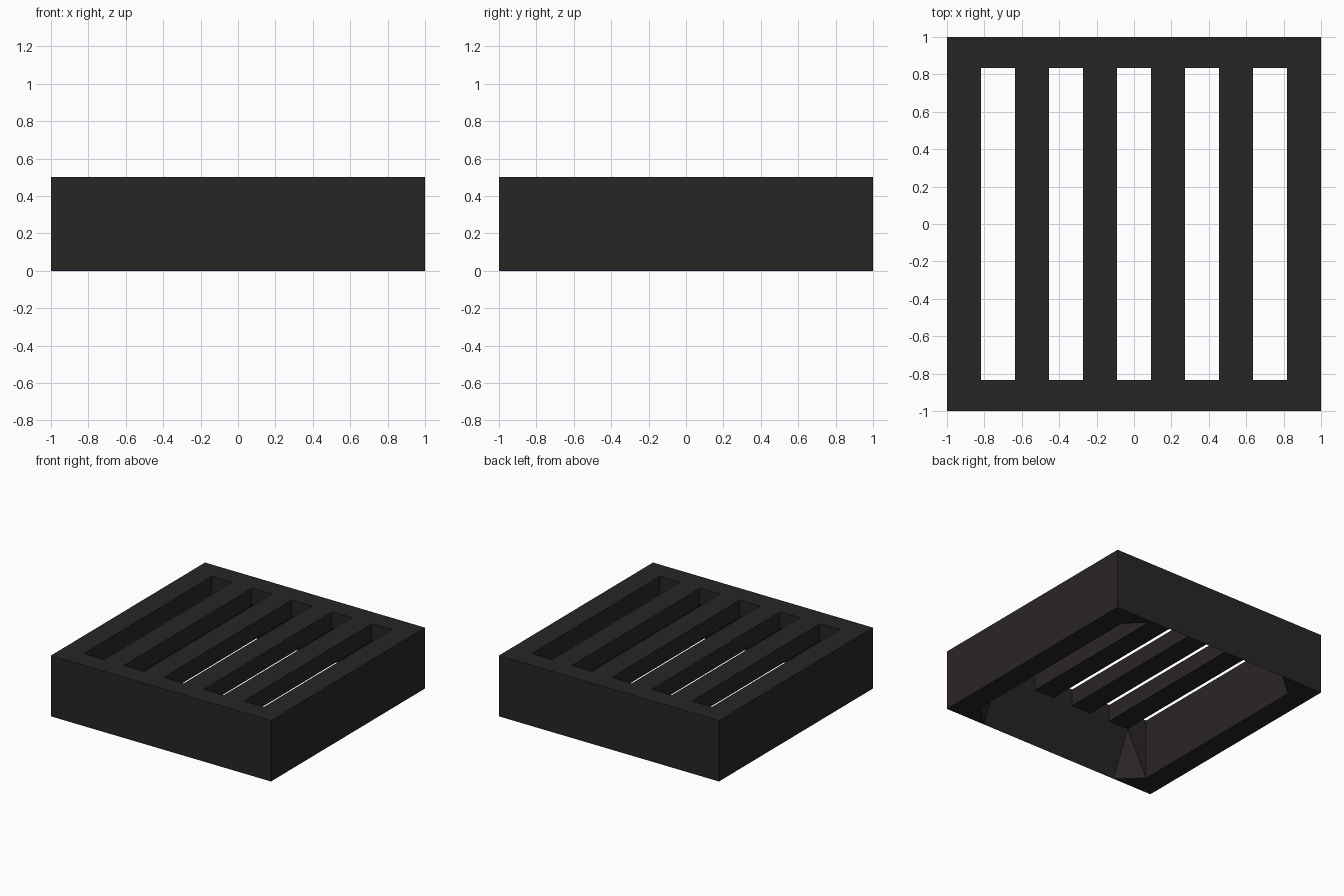
import bpy, bmesh

if "Cube" in bpy.data.objects:
    bpy.data.objects.remove(bpy.data.objects["Cube"])

HEIGHT = 0.5        # top of the block
BAR_Z = 0.36        # underside of the inner bars
SLOT_Y = 5 / 6      # slot half length
xs = [-1 + 2 * i / 11 for i in range(12)]
ys = [-1, -SLOT_Y, SLOT_Y, 1]


def under(i, j):
    """Height of the underside: rims and side beams reach the floor, the rest is hollow."""
    return BAR_Z if 2 <= i <= 9 and j in (1, 2) else 0.0


bm = bmesh.new()

# Underside sheet, leaving out the five slots
v = [[bm.verts.new((x, y, under(i, j))) for j, y in enumerate(ys)] for i, x in enumerate(xs)]
for i in range(11):
    for j in range(3):
        if j == 1 and i % 2 == 1:
            continue
        a, b, c, d = v[i][j], v[i + 1][j], v[i + 1][j + 1], v[i][j + 1]
        # Corner legs split along the diagonal that runs out to the rim
        if (i, j) in ((1, 0), (9, 2)):
            bm.faces.new((a, b, d))
            bm.faces.new((b, c, d))
        elif (i, j) in ((1, 2), (9, 0)):
            bm.faces.new((a, b, c))
            bm.faces.new((a, c, d))
        else:
            bm.faces.new((a, b, c, d))

# Pull the sheet up to the flat top
ext = bmesh.ops.extrude_face_region(bm, geom=bm.faces[:], use_keep_orig=True)
for e in ext["geom"]:
    if isinstance(e, bmesh.types.BMVert):
        e.co.z = HEIGHT
bmesh.ops.recalc_face_normals(bm, faces=bm.faces[:])

mesh = bpy.data.meshes.new("slotted_grate")
bm.to_mesh(mesh)
bm.free()
grate = bpy.data.objects.new("slotted_grate", mesh)
bpy.context.collection.objects.link(grate)

# Dark iron
iron = bpy.data.materials.new("dark_iron")
iron.diffuse_color = (0.022, 0.019, 0.018, 1)
iron.use_nodes = True
iron.node_tree.nodes["Principled BSDF"].inputs["Base Color"].default_value = iron.diffuse_color
mesh.materials.append(iron)
